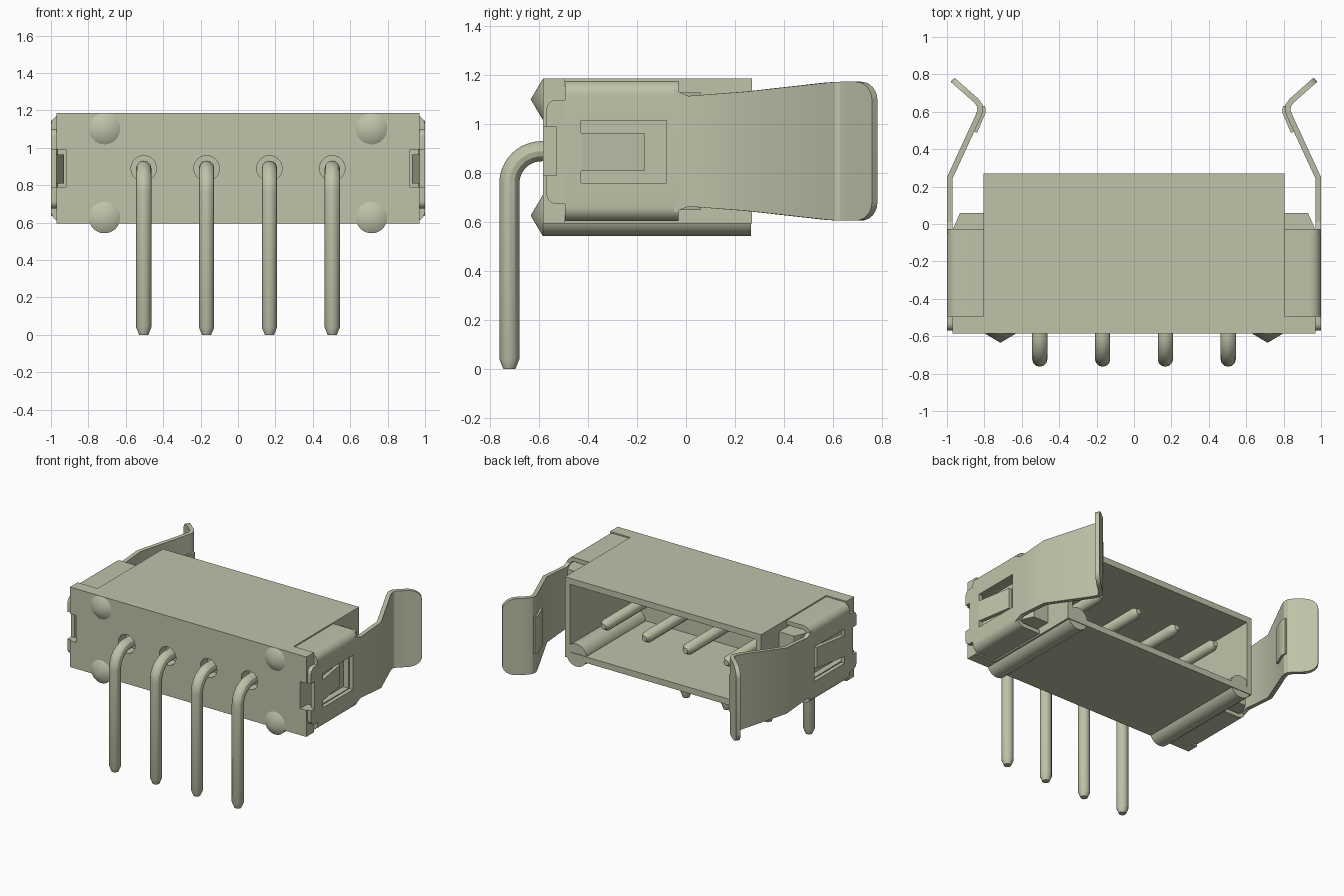
import bpy, bmesh, math
from mathutils import Vector

cube = bpy.data.objects.get("Cube")
if cube:
    bpy.data.objects.remove(cube)

BOTTOM, TOP, MID = 0.594, 1.187, 0.89
FRONT, BACK = -0.585, 0.27
SHEET = 0.03

mat = bpy.data.materials.new("pale_olive_grey")
mat.use_nodes = True
colour = (0.52, 0.545, 0.395, 1)
mat.diffuse_color = colour
mat.node_tree.nodes["Principled BSDF"].inputs["Base Color"].default_value = colour


def activate(ob):
    bpy.ops.object.select_all(action='DESELECT')
    ob.select_set(True)
    bpy.context.view_layer.objects.active = ob


def make(name, bm):
    bmesh.ops.recalc_face_normals(bm, faces=bm.faces)
    me = bpy.data.meshes.new(name)
    bm.to_mesh(me)
    bm.free()
    me.materials.append(mat)
    ob = bpy.data.objects.new(name, me)
    bpy.context.collection.objects.link(ob)
    return ob


def prism(name, outline, direction):
    """Extrude a closed 3D outline along a vector."""
    bm = bmesh.new()
    face = bm.faces.new([bm.verts.new(p) for p in outline])
    ext = bmesh.ops.extrude_face_region(bm, geom=[face], use_keep_orig=True)
    moved = [g for g in ext['geom'] if isinstance(g, bmesh.types.BMVert)]
    bmesh.ops.translate(bm, verts=moved, vec=direction)
    return make(name, bm)


def box(name, x, y, z):
    outline = [(x[0], y[0], z[0]), (x[1], y[0], z[0]), (x[1], y[1], z[0]), (x[0], y[1], z[0])]
    return prism(name, outline, (0, 0, z[1] - z[0]))


def cone(name, x, z, y0, y1, r0, r1, sides=32):
    """Round part running along y."""
    bm = bmesh.new()
    rings = []
    for y, r in ((y0, r0), (y1, r1)):
        rings.append([bm.verts.new((x + r * math.cos(a), y, z + r * math.sin(a)))
                      for a in (2 * math.pi * i / sides for i in range(sides))])
    for i in range(sides):
        j = (i + 1) % sides
        bm.faces.new((rings[0][i], rings[0][j], rings[1][j], rings[1][i]))
    bm.faces.new(rings[0])
    bm.faces.new(rings[1])
    bmesh.ops.remove_doubles(bm, verts=bm.verts, dist=1e-5)
    return make(name, bm)


def cut(ob, cutter):
    mod = ob.modifiers.new("cut", 'BOOLEAN')
    mod.operation, mod.solver, mod.object = 'DIFFERENCE', 'EXACT', cutter
    activate(ob)
    bpy.ops.object.modifier_apply(modifier=mod.name)
    bpy.data.objects.remove(cutter)


def finish(ob, mirror=False, angle=30):
    if mirror:
        ob.modifiers.new("mirror", 'MIRROR')
    activate(ob)
    bpy.ops.object.shade_smooth_by_angle(angle=math.radians(angle))


def arc(cu, cv, r, a0, a1, n=8):
    return [(cu + r * math.cos(math.radians(a0 + (a1 - a0) * i / n)),
             cv + r * math.sin(math.radians(a0 + (a1 - a0) * i / n))) for i in range(n + 1)]


# Housing: wide front plate with a hollow box open at the back
half = [(0.97, FRONT), (0.97, -0.495), (0.805, -0.495), (0.805, BACK)]
outline = half + [(-x, y) for x, y in reversed(half)]
housing = prism("housing", [(x, y, BOTTOM) for x, y in outline], (0, 0, TOP - BOTTOM))
cut(housing, box("cavity_cutter", (-0.765, 0.765), (-0.43, 0.4), (BOTTOM + 0.045, TOP - 0.045)))
pin_xs = [-0.504 + 0.336 * i for i in range(4)]
for x in pin_xs:
    cut(housing, cone("hole_cutter", x, MID, -0.7, -0.5, 0.068, 0.068))
for s in (-1, 1):
    cut(housing, box("notch_cutter", sorted((s * 0.92, s * 1.1)), (-0.7, -0.4), (0.79, 0.99)))
finish(housing)

# Side blocks held inside the clips
block = prism("side_block", [(x, y, 0.65) for x, y in
              [(0.79, -0.5), (0.96, -0.5), (0.965, -0.02), (0.93, 0.06), (0.79, 0.06)]], (0, 0, 0.48))
cut(block, box("slot_cutter", (0.92, 1.1), (-0.7, -0.08), (0.76, 1.015)))
finish(block, True)

# Rails under the housing and the four pointed studs
finish(cone("bottom_rail", 0.714, 0.627, FRONT, BACK - 0.005, 0.084, 0.084), True)
for label, z in (("lower", 0.627), ("upper", 1.102)):
    finish(cone(label + "_stud", 0.714, z, FRONT, -0.635, 0.084, 0), True, 50)

# Bent contact pins
for i, x in enumerate(pin_xs):
    bend = arc(-0.59, MID - 0.132, 0.132, 90, 180, 12)
    path = [(0.25, MID, 0.5), (0.215, MID, 1)] + [(y, z, 1) for y, z in bend]
    path += [(-0.722, 0.04, 1), (-0.722, 0, 0.6)]
    cu = bpy.data.curves.new("pin", 'CURVE')
    cu.dimensions = '3D'
    cu.bevel_depth, cu.bevel_resolution, cu.use_fill_caps = 0.041, 4, True
    sp = cu.splines.new('POLY')
    sp.points.add(len(path) - 1)
    for pt, (y, z, r) in zip(sp.points, path):
        pt.co, pt.radius = (x, y, z, 1), r
    cu.materials.append(mat)
    pin = bpy.data.objects.new(f"pin_{i + 1}", cu)
    bpy.context.collection.objects.link(pin)
    activate(pin)
    bpy.ops.object.convert(target='MESH')
    finish(bpy.context.object)

# Clip channel wrapped around each end
R, lo, hi = 0.06, 0.604, 1.178
outer = [(0.8, hi)] + arc(1 - R, hi - R, R, 90, 0) + arc(1 - R, lo + R, R, 0, -90) + [(0.8, lo)]
r = R - SHEET
inner = [(0.8, lo + SHEET)] + arc(1 - R, lo + R, r, -90, 0) + arc(1 - R, hi - R, r, 0, 90) + [(0.8, hi - SHEET)]
channel = prism("clip_channel", [(x, -0.495, z) for x, z in outer + inner], (0, 0.465, 0))
cut(channel, box("window_cutter", (0.9, 1.1), (-0.43, -0.08), (0.76, 1.015)))
finish(channel, True)

# Sprung tongue inside the clip window
tongue = [(1.0, -0.44), (0.955, -0.17), (0.93, -0.17), (0.97, -0.44)]
finish(prism("clip_tongue", [(x, y, 0.81) for x, y in tongue], (0, 0, 0.155)), True)

# Rounded front edge of the clip
edge = arc(-0.53, 1.06, 0.04, 90, 180) + arc(-0.53, 0.715, 0.04, 180, 270)
edge = [(-0.49, 1.1)] + edge + [(-0.49, 0.675)]
front_tab = prism("clip_front_tab", [(0.97, y, z) for y, z in edge], (SHEET, 0, 0))
cut(front_tab, box("tab_cutter", (0.9, 1.1), (-0.7, -0.53), (0.79, 0.99)))
finish(front_tab, True)


def strip(name, stations, thick):
    """Sheet following (x, y, half height) stations, thickened inwards."""
    bm = bmesh.new()
    pts = [Vector(s[:2]) for s in stations]
    rings = []
    for i, p in enumerate(pts):
        before = pts[max(i - 1, 0)]
        after = pts[min(i + 1, len(pts) - 1)]
        d1 = (p - before if i else after - p).normalized()
        d2 = (after - p if after != p else p - before).normalized()
        d = (d1 + d2).normalized()
        q = p + Vector((-d.y, d.x)) * thick / max(d.dot(d1), 0.5)
        h = stations[i][2]
        rings.append([bm.verts.new((a.x, a.y, MID + s * h)) for a, s in ((p, -1), (p, 1), (q, 1), (q, -1))])
    for a, b in zip(rings, rings[1:]):
        for k in range(4):
            m = (k + 1) % 4
            bm.faces.new((a[k], a[m], b[m], b[k]))
    bm.faces.new(rings[0])
    bm.faces.new(rings[-1])
    return make(name, bm)


# Spring arm: bends inwards, then flares into a rounded finger grip
arm = [(1.0, -0.05, 0.255), (1.0, -0.02, 0.238), (1.0, 0.01, 0.226), (1.0, 0.25, 0.244),
       (0.85, 0.575, 0.28), (0.837, 0.61, 0.283), (0.84, 0.63, 0.284), (0.855, 0.65, 0.284)]
for k in range(7):
    a = math.pi / 2 * k / 6
    t = 0.4 + 0.6 * math.sin(a)
    arm.append((0.855 + 0.125 * t, 0.65 + 0.11 * t, 0.209 + 0.075 * math.cos(a)))
finish(strip("clip_arm", arm, SHEET), True, 25)

# Raised latch pad on the inside of the arm
pad = [(0.857, 0.495, 0.137), (0.83, 0.56, 0.137), (0.813, 0.6, 0.137), (0.816, 0.63, 0.137)]
finish(strip("latch_pad", pad, 0.02), True)
